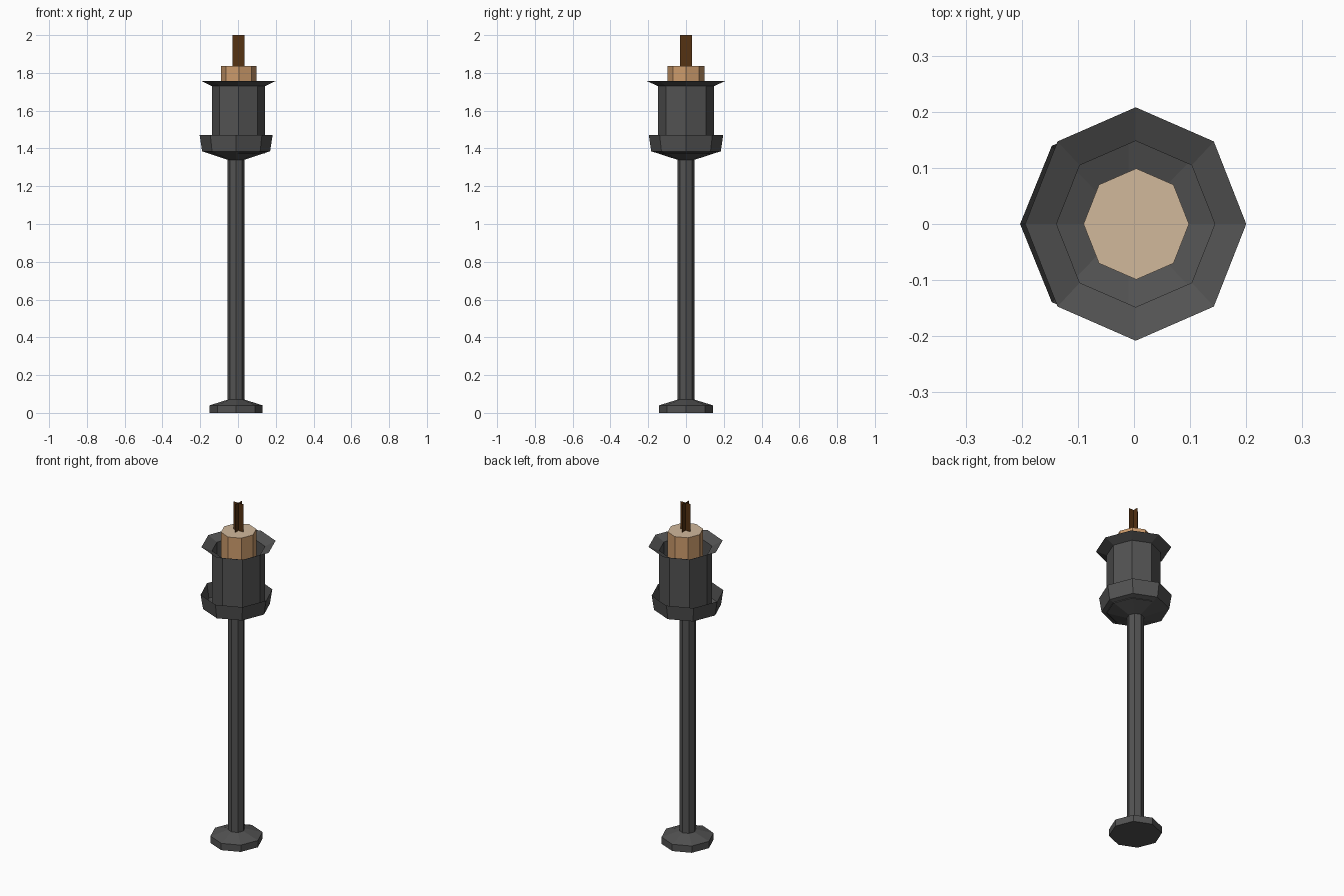
import bpy, bmesh, math

if "Cube" in bpy.data.objects:
    bpy.data.objects.remove(bpy.data.objects["Cube"])

def material(name, rgb):
    m = bpy.data.materials.new(name)
    m.diffuse_color = (*rgb, 1)
    m.use_nodes = True
    m.node_tree.nodes["Principled BSDF"].inputs["Base Color"].default_value = m.diffuse_color
    return m

iron = material("dark_iron", (0.085, 0.085, 0.085))
wax_side = material("tan_wax", (0.61, 0.33, 0.15))
wax_top = material("pale_wax", (0.64, 0.48, 0.33))
char = material("brown_wick", (0.09, 0.032, 0.006))

def finish(name, bm, mats):
    mesh = bpy.data.meshes.new(name)
    bm.to_mesh(mesh)
    bm.free()
    for m in mats:
        mesh.materials.append(m)
    obj = bpy.data.objects.new(name, mesh)
    bpy.context.collection.objects.link(obj)
    return obj

def lathe(name, profile, mats, cx=0.0, cap_bottom=False, cap_top=False):
    """Eight-sided turned part; profile rows are (x radius, y radius, z)."""
    bm = bmesh.new()
    rings = []
    for rx, ry, z in profile:
        rings.append([bm.verts.new((cx + rx * math.cos(i * math.pi / 4),
                                    ry * math.sin(i * math.pi / 4), z)) for i in range(8)])
    for a, b in zip(rings, rings[1:]):
        for i in range(8):
            j = (i + 1) % 8
            bm.faces.new((a[i], a[j], b[j], b[i]))
    if cap_bottom:
        bm.faces.new(rings[0][::-1])
    if cap_top:
        bm.faces.new(rings[-1])
    bm.normal_update()
    if len(mats) > 1:  # upward faces take the second colour
        for f in bm.faces:
            f.material_index = int(f.normal.z > 0.9)
    return finish(name, bm, mats)

# Foot, pole and open drip bowl share one outline
lathe("stand_and_bowl", [(0.14, 0.143, 0.0), (0.14, 0.143, 0.04), (0.045, 0.045, 0.07),
                         (0.045, 0.045, 1.34), (0.18, 0.184, 1.385), (0.193, 0.197, 1.47)],
      [iron], cx=-0.01, cap_bottom=True)
# Plate closing the pole inside the bowl
lathe("pole_cap", [(0.045, 0.045, 1.335), (0.045, 0.045, 1.341)], [iron], cx=-0.01, cap_top=True)

# Open cup with flared rim
lathe("candle_cup", [(0.141, 0.148, 1.372), (0.141, 0.148, 1.73), (0.197, 0.208, 1.757)],
      [iron], cx=0.003)

# Candle
lathe("candle", [(0.094, 0.099, 1.38), (0.094, 0.099, 1.836)], [wax_side, wax_top],
      cx=0.004, cap_bottom=True, cap_top=True)

# Wick: two crossed flat strips
bm = bmesh.new()
for dx, dy in ((0.032, 0), (0, 0.032)):
    bm.faces.new([bm.verts.new((0.003 + s * dx, s * dy, z))
                  for s, z in ((-1, 1.83), (1, 1.83), (1, 2.0), (-1, 2.0))])
finish("wick", bm, [char])
